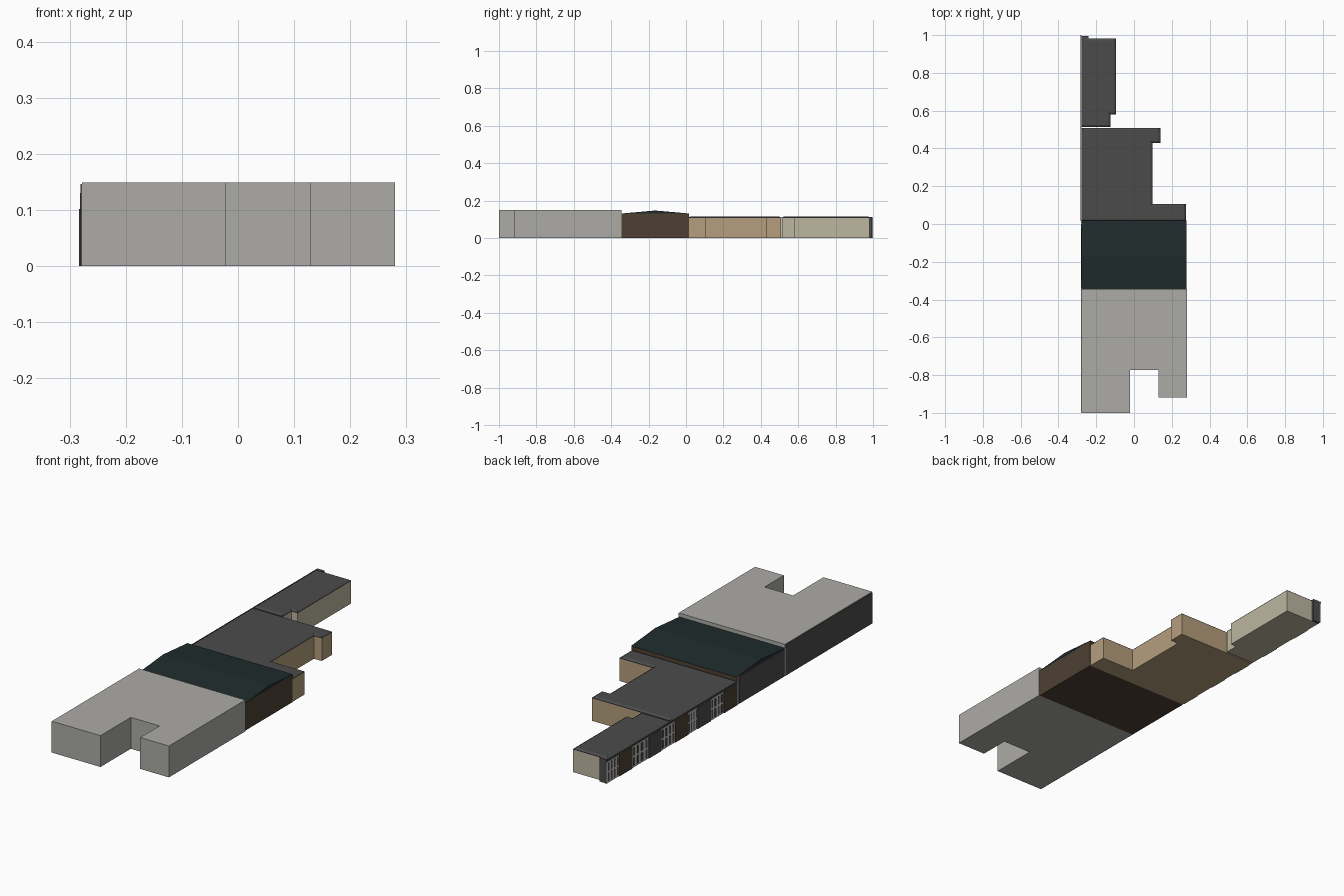
import bpy, bmesh

if "Cube" in bpy.data.objects:
    bpy.data.objects.remove(bpy.data.objects["Cube"])


def mat(name, hexcol):
    def lin(c):
        c /= 255
        return c / 12.92 if c <= 0.04045 else ((c + 0.055) / 1.055) ** 2.4
    m = bpy.data.materials.new(name)
    m.diffuse_color = [lin(int(hexcol[i:i + 2], 16)) for i in (0, 2, 4)] + [1]
    m.use_nodes = True
    m.node_tree.nodes["Principled BSDF"].inputs["Base Color"].default_value = m.diffuse_color
    return m


GREY = mat("pale grey concrete", "ACABA7")
SLATE = mat("dark grey cladding", "4C4C4C")
ROOF = mat("roof grey", "4B4B4B")
BROWN = mat("dark brown brick", "4E4034")
TEAL = mat("dark teal roofing", "202C2C")
TAN = mat("tan brick", "B59E7D")
BEIGE = mat("beige render", "BDB6A0")
WHITE = mat("light trim", "C4C2BC")


def finish(bm, name, material):
    bmesh.ops.recalc_face_normals(bm, faces=bm.faces)
    me = bpy.data.meshes.new(name)
    bm.to_mesh(me)
    bm.free()
    ob = bpy.data.objects.new(name, me)
    me.materials.append(material)
    bpy.context.collection.objects.link(ob)
    return ob


def prism(name, outline, z0, z1, material, chamfer=0.0, rise=0.0):
    """Extrude a counter-clockwise footprint; optionally slope its top rim."""
    bm = bmesh.new()
    base = bm.faces.new([bm.verts.new((x, y, z0)) for x, y in outline])
    ext = bmesh.ops.extrude_face_region(bm, geom=[base], use_keep_orig=True)["geom"]
    for v in ext:
        if isinstance(v, bmesh.types.BMVert):
            v.co.z = z1
    bmesh.ops.recalc_face_normals(bm, faces=bm.faces)
    if chamfer:
        top = max(bm.faces, key=lambda f: f.calc_center_median().z)
        bmesh.ops.inset_region(bm, faces=[top], thickness=chamfer, depth=rise,
                               use_even_offset=True)
    return finish(bm, name, material)


def box(name, x0, x1, y0, y1, z0, z1, material):
    return prism(name, [(x0, y0), (x1, y0), (x1, y1), (x0, y1)], z0, z1, material)


L = -0.278   # street wall line
R = 0.28

# Concrete block with rear courtyard notch
prism("concrete_block",
      [(L, -1), (-0.022, -1), (-0.022, -0.773), (0.129, -0.773), (0.129, -0.918),
       (R, -0.918), (R, -0.345), (L, -0.345)], 0, 0.149, GREY)
box("concrete_block_street_cladding", -0.281, L, -0.998, -0.35, 0, 0.146, SLATE)

# Brown brick hall with a low gable roof
box("brick_hall", L, 0.276, -0.345, 0.015, 0, 0.131, BROWN)
bm = bmesh.new()
ends = [[bm.verts.new((x, y, z)) for y, z in
         ((-0.345, 0.131), (0.018, 0.131), (-0.165, 0.147))] for x in (L, 0.277)]
for e in ends:
    bm.faces.new(e)
for i in range(3):
    j = (i + 1) % 3
    bm.faces.new((ends[0][i], ends[0][j], ends[1][j], ends[1][i]))
finish(bm, "hall_gable_roof", TEAL)
box("hall_street_cladding", -0.281, L, -0.338, 0.0, 0, 0.127, SLATE)
for y in (-0.345, 0.008):
    box("hall_corner_trim", -0.2815, L, y - 0.004, y + 0.004, 0, 0.13, WHITE)

# Tan and beige terraces: walls plus a roof slab with sloped rim
tan_plan = [(L, 0.015), (0.274, 0.015), (0.274, 0.107), (0.098, 0.107),
            (0.098, 0.43), (0.139, 0.43), (0.139, 0.507), (L, 0.507)]
beige_plan = [(L, 0.514), (-0.125, 0.514), (-0.125, 0.58), (-0.094, 0.58),
              (-0.094, 0.982), (L, 0.982)]
for name, plan, wall in (("tan_terrace", tan_plan, TAN),
                         ("beige_terrace", beige_plan, BEIGE)):
    prism(name + "_walls", plan, 0, 0.107, wall)
    prism(name + "_roof", plan, 0.107, 0.110, ROOF, 0.010, 0.006)
box("terrace_end_pier", L, -0.242, 0.98, 0.995, 0, 0.112, SLATE)

# Street front of the terraces: light backing, shop bays and slim windows
box("terrace_street_front", -0.280, L, 0.015, 1.0, 0, 0.107, WHITE)
box("terrace_cornice", -0.282, -0.280, 0.015, 1.0, 0.102, 0.110, SLATE)
bays = [0.07, 0.265, 0.435, 0.635, 0.855]
for i, y in enumerate(bays):
    m = SLATE if i % 2 else BROWN
    box("shop_bay", -0.283, -0.280, y - 0.048, y + 0.048, 0, 0.102, m)
for a, b in zip(bays, bays[1:] + [1.04]):
    lo, hi = a + 0.048, b - 0.048
    n = 4
    step = (hi - lo) / n
    for k in range(n):
        c = lo + (k + 0.5) * step
        for z0, z1 in ((0.008, 0.046), (0.056, 0.094)):
            box("slim_window", -0.2815, -0.280, c - step * 0.22, c + step * 0.22,
                z0, z1, SLATE)
